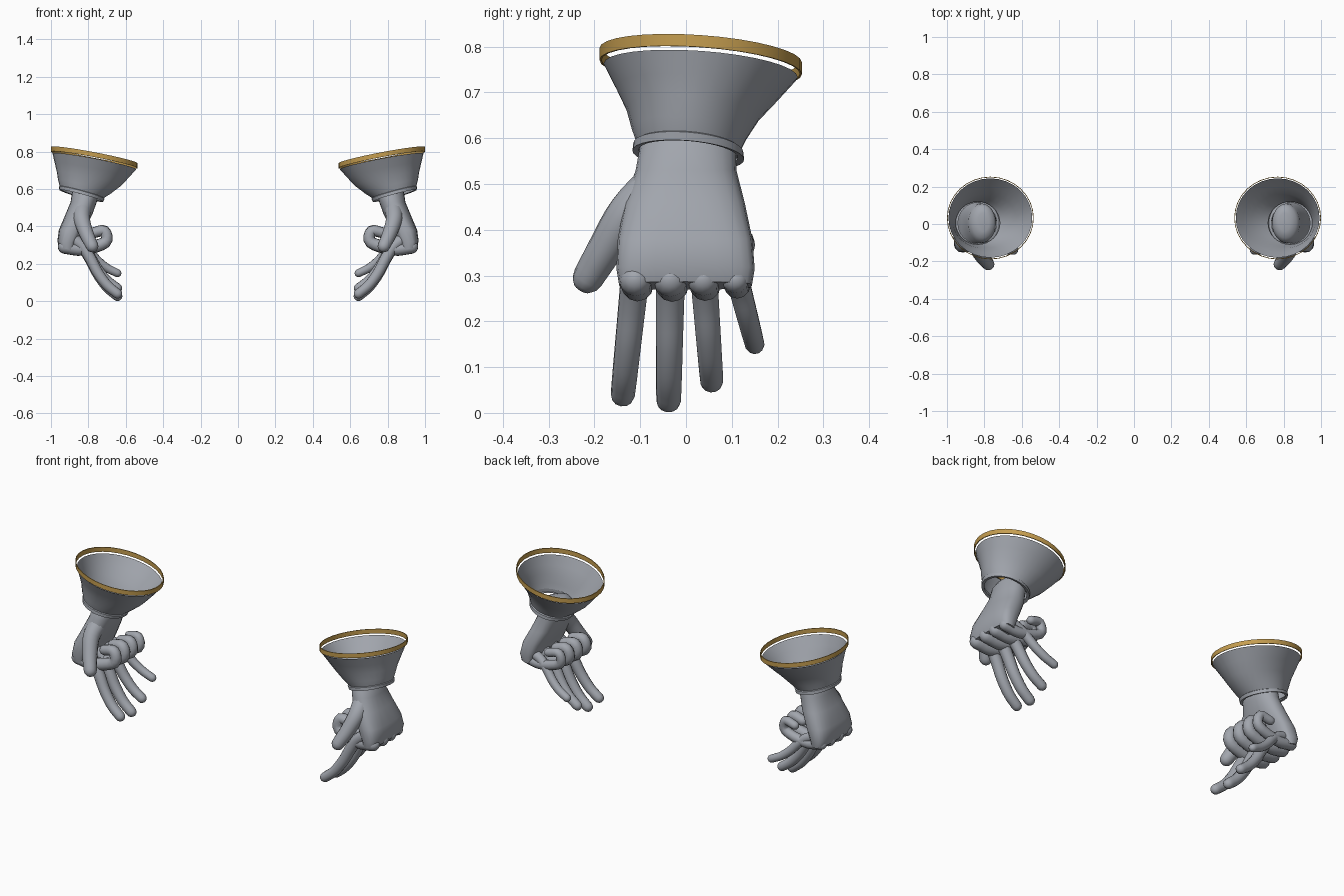
import bpy, bmesh, math
from mathutils import Vector

cube = bpy.data.objects.get("Cube")
if cube:
    bpy.data.objects.remove(cube, do_unlink=True)


def material(name, rgb):
    m = bpy.data.materials.new(name)
    m.use_nodes = True
    m.diffuse_color = (*rgb, 1)
    m.node_tree.nodes["Principled BSDF"].inputs["Base Color"].default_value = (*rgb, 1)
    return m


GREY = material("steel grey", (0.36, 0.38, 0.42))
GOLD = material("antique gold", (0.56, 0.34, 0.08))


def loft(name, rings, mat, side, closed=False, loop=False, angle=50):
    """Skin a list of equal-length rings; side mirrors the part in x."""
    bm = bmesh.new()
    rows = [[bm.verts.new((p[0] * side, p[1], p[2])) for p in r] for r in rings]
    n = len(rows[0])
    pairs = list(zip(rows, rows[1:]))
    if loop:
        pairs.append((rows[-1], rows[0]))
    for a, b in pairs:
        for i in range(n):
            j = (i + 1) % n
            bm.faces.new((a[i], a[j], b[j], b[i]))
    if closed:
        bm.faces.new(rows[0])
        bm.faces.new(rows[-1])
    bmesh.ops.recalc_face_normals(bm, faces=bm.faces)
    mesh = bpy.data.meshes.new(name)
    bm.to_mesh(mesh)
    bm.free()
    mesh.materials.append(mat)
    obj = bpy.data.objects.new(name, mesh)
    bpy.context.collection.objects.link(obj)
    bpy.ops.object.select_all(action='DESELECT')
    obj.select_set(True)
    bpy.context.view_layer.objects.active = obj
    bpy.ops.object.shade_smooth_by_angle(angle=math.radians(angle))
    return obj


def oval(cx, cy, cz, rx, ry, sx=0, sy=0, n=32, power=1.0):
    """Horizontal oval, sheared by the slopes sx and sy; power < 1 squares it."""
    pts = []
    for i in range(n):
        t = math.tau * i / n
        c, s = math.cos(t), math.sin(t)
        dx = rx * math.copysign(abs(c) ** power, c)
        dy = ry * math.copysign(abs(s) ** power, s)
        pts.append((cx + dx, cy + dy, cz + sx * dx + sy * dy))
    return pts


def spline(pts, steps=4):
    """Smooth path through the points."""
    p = [2 * pts[0] - pts[1]] + pts + [2 * pts[-1] - pts[-2]]
    out = []
    for a, b, c, d in zip(p, p[1:], p[2:], p[3:]):
        for k in range(steps):
            t = k / steps
            out.append(0.5 * (2 * b + (c - a) * t + (2 * a - 5 * b + 4 * c - d) * t * t
                              + (3 * b - a - 3 * c + d) * t ** 3))
    return out + [pts[-1]]


def digit(name, pts, r0, r1, side, n=12):
    """Tapered tube with round ends."""
    path = spline([Vector(p) for p in pts])
    last = len(path) - 1
    rings = []

    def ring(c, d, r):
        u = d.cross(Vector((0.25, 1, 0))).normalized()
        v = d.cross(u)
        rings.append([c + r * (math.cos(math.tau * i / n) * u + math.sin(math.tau * i / n) * v)
                      for i in range(n)])

    dirs = [(path[min(i + 1, last)] - path[max(i - 1, 0)]).normalized() for i in range(last + 1)]
    caps = [math.radians(a) for a in (80, 55, 28)]
    for a in caps:
        ring(path[0] - dirs[0] * r0 * math.sin(a), dirs[0], r0 * math.cos(a))
    for i, c in enumerate(path):
        ring(c, dirs[i], r0 + (r1 - r0) * i / last)
    for a in reversed(caps):
        ring(path[-1] + dirs[-1] * r1 * math.sin(a), dirs[-1], r1 * math.cos(a))
    loft(name, rings, GREY, side, closed=True, angle=70)


# finger: y at root, y at tip, thickness, tip height, reach of the bends
FINGERS = {
    "index": (-0.11, -0.138, 0.033, 0.040),
    "middle": (-0.034, -0.038, 0.034, 0.028),
    "ring": (0.038, 0.056, 0.032, 0.070),
    "little": (0.108, 0.150, 0.027, 0.150),
}

for label, side in (("left", 1), ("right", -1)):
    # flared cuff with a rolled lower lip
    loft(label + "_cuff", [
        oval(0.768, 0.032, 0.748, 0.224, 0.212, 0.19, -0.07),
        oval(0.782, 0.024, 0.700, 0.198, 0.178, 0.20, -0.07),
        oval(0.797, 0.015, 0.655, 0.172, 0.146, 0.22, -0.07),
        oval(0.820, 0.007, 0.612, 0.142, 0.126, 0.25, -0.08),
        oval(0.835, 0.005, 0.583, 0.118, 0.114, 0.27, -0.08),
        oval(0.835, 0.005, 0.580, 0.122, 0.120, 0.27, -0.08),
        oval(0.838, 0.005, 0.563, 0.117, 0.122, 0.27, -0.08),
        oval(0.838, 0.005, 0.566, 0.103, 0.108, 0.27, -0.08),
    ], GREY, side)

    # gold band floating just above the cuff edge
    loft(label + "_cuff_band", [
        oval(0.768, 0.032, z, 0.232 - d, 0.221 - d, 0.19, -0.07)
        for z, d in ((0.755, 0), (0.781, 0), (0.781, 0.004), (0.755, 0.004))
    ], GOLD, side, loop=True)

    # wrist, back of hand and palm
    loft(label + "_palm", [oval(cx, cy, z, rx, ry, sx, n=24, power=p)
         for cx, cy, z, rx, ry, sx, p in (
            (0.805, 0.01, 0.625, 0.030, 0.050, 0, 1),
            (0.808, 0.01, 0.615, 0.060, 0.085, 0, 1),
            (0.812, 0.005, 0.590, 0.074, 0.104, 0, 1),
            (0.825, 0.0, 0.530, 0.070, 0.110, 0, 0.9),
            (0.852, -0.003, 0.460, 0.072, 0.131, 0, 0.8),
            (0.892, -0.002, 0.380, 0.066, 0.147, 0, 0.65),
            (0.914, -0.001, 0.315, 0.052, 0.151, 0.1, 0.6),
            (0.914, -0.001, 0.278, 0.042, 0.145, 0.2, 0.6))],
         GREY, side, closed=True, angle=60)

    # thumb
    digit(label + "_thumb", [(0.83, -0.06, 0.50), (0.835, -0.125, 0.44),
                             (0.81, -0.175, 0.36), (0.78, -0.214, 0.295)], 0.050, 0.034, side)

    for name, (y0, y1, r, tip) in FINGERS.items():
        # relaxed finger hanging down and inward
        shape = ((0.88, 1.08), (0.83, 0.93), (0.79, 0.70), (0.75, 0.42), (0.70, 0.17), (0.645, 0))
        digit(f"{label}_{name}_finger",
              [(x, y0 + (y1 - y0) * (1 - f), tip + (0.31 - tip) * f) for x, f in shape],
              r, r * 0.8, side)
        # folded finger curled back into the palm
        fold = ((0.927, 0.290), (0.83, 0.278), (0.71, 0.315), (0.715, 0.375), (0.775, 0.365))
        digit(f"{label}_{name}_folded_finger",
              [(x, y0 + 0.02 * k / 4, z) for k, (x, z) in enumerate(fold)],
              r * 1.08, r * 0.85, side)
